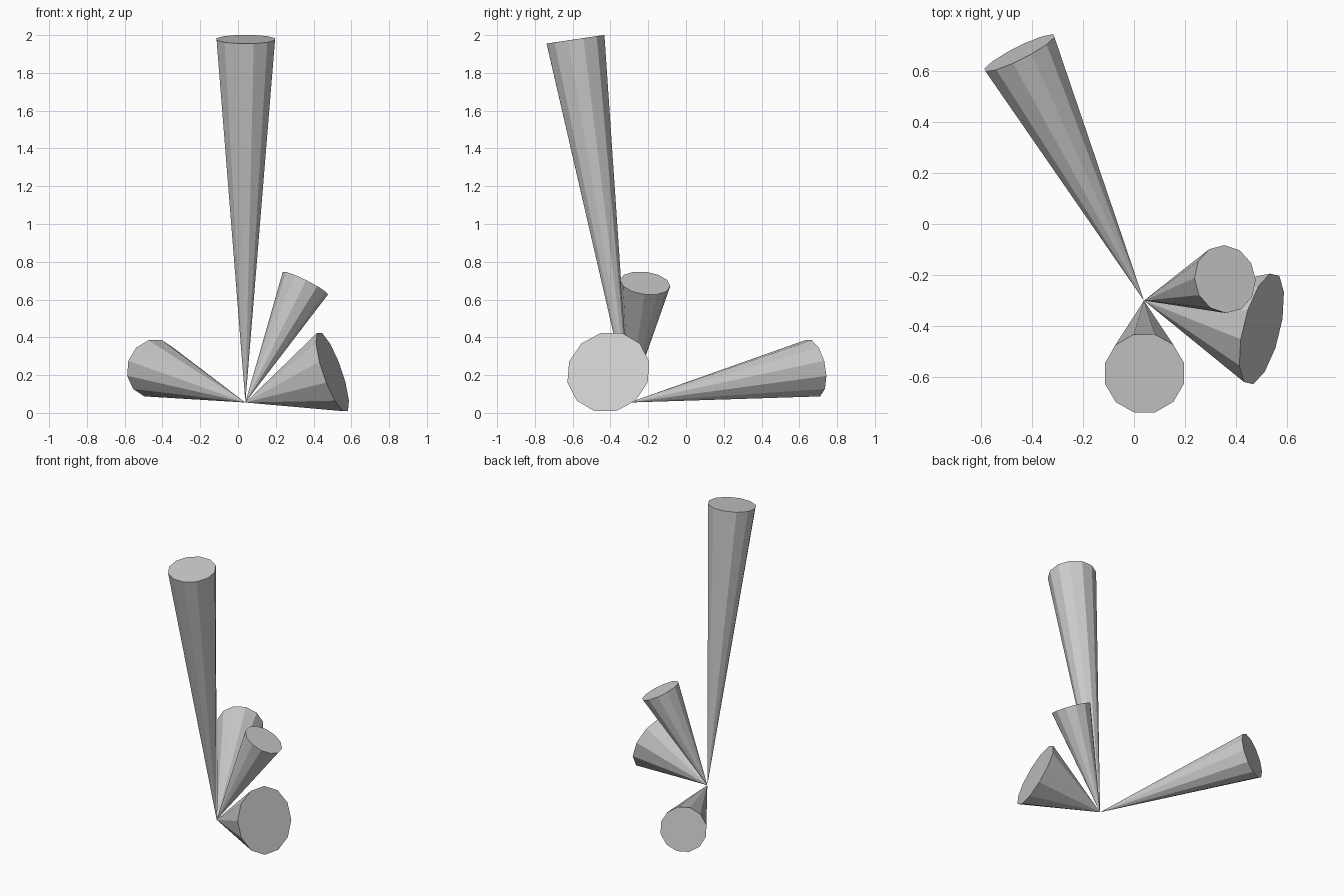
import bpy, bmesh, math
from mathutils import Vector

if "Cube" in bpy.data.objects:
    bpy.data.objects.remove(bpy.data.objects["Cube"])

SIDES = 12
APEX = Vector((0.039, -0.30, 0.055))  # tip shared by all cones


def cone(name, centre, radius):
    """Flat-faced capped cone from the shared tip out to a disc centred at `centre`."""
    centre = Vector(centre)
    turn = (centre - APEX).to_track_quat('Z', 'Y')
    bm = bmesh.new()
    tip = bm.verts.new(APEX)
    ring = []
    for i in range(SIDES):
        a = 2 * math.pi * (i + 0.5) / SIDES
        rim = Vector((radius * math.cos(a), radius * math.sin(a), 0))
        ring.append(bm.verts.new(centre + turn @ rim))
    for i in range(SIDES):
        bm.faces.new((tip, ring[(i + 1) % SIDES], ring[i]))
    bm.faces.new(ring)
    bmesh.ops.recalc_face_normals(bm, faces=bm.faces)
    mesh = bpy.data.meshes.new(name)
    bm.to_mesh(mesh)
    bm.free()
    obj = bpy.data.objects.new(name, mesh)
    bpy.context.collection.objects.link(obj)


# Four cones fanning out from one point
cone("tall_cone", (0.041, -0.585, 1.978), 0.16)
cone("wide_right_cone", (0.500, -0.411, 0.216), 0.226)
cone("short_upper_cone", (0.357, -0.216, 0.687), 0.134)
cone("back_left_cone", (-0.449, 0.670, 0.236), 0.156)
